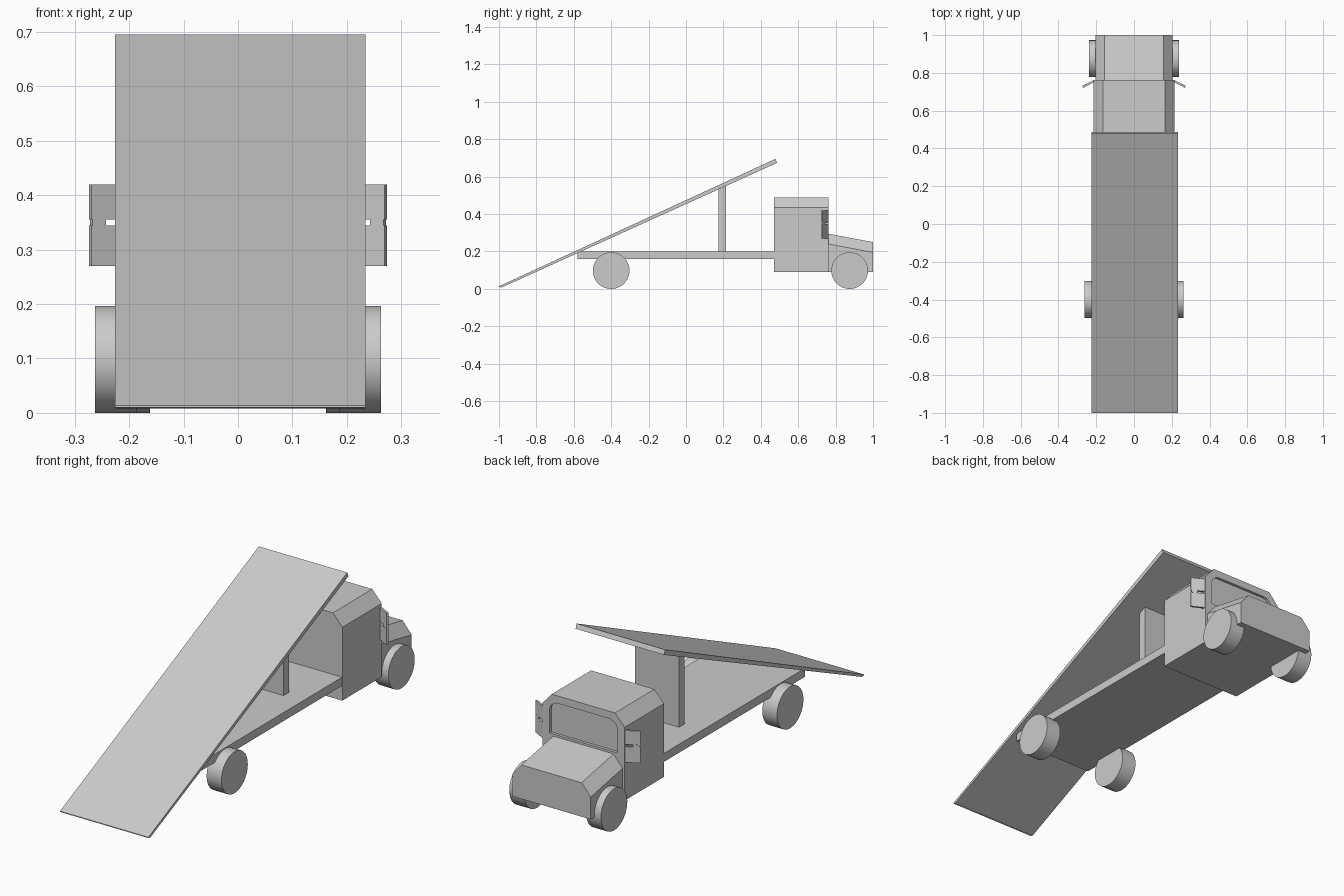
import bpy, math

if "Cube" in bpy.data.objects:
    bpy.data.objects.remove(bpy.data.objects["Cube"])


def loft(name, rings):
    """Solid joining two matching rings of points."""
    n = len(rings[0])
    faces = [tuple(range(n))[::-1], tuple(range(n, 2 * n))]
    faces += [(i, (i + 1) % n, n + (i + 1) % n, n + i) for i in range(n)]
    mesh = bpy.data.meshes.new(name)
    mesh.from_pydata(rings[0] + rings[1], [], faces)
    obj = bpy.data.objects.new(name, mesh)
    bpy.context.collection.objects.link(obj)
    bpy.context.view_layer.objects.active = obj
    obj.select_set(True)
    bpy.ops.object.mode_set(mode='EDIT')
    bpy.ops.mesh.select_all(action='SELECT')
    bpy.ops.mesh.normals_make_consistent(inside=False)
    bpy.ops.object.mode_set(mode='OBJECT')
    obj.select_set(False)
    return obj


def side_profile(name, x0, x1, yz):
    return loft(name, [[(x, y, z) for y, z in yz] for x in (x0, x1)])


def body_ring(y, half, top_half, bottom, shoulder, top):
    """Box cross-section with chamfered upper corners."""
    right = [(half, bottom), (half, shoulder), (top_half, top)]
    return [(x, y, z) for x, z in right] + [(-x, y, z) for x, z in right[::-1]]


def box(name, x0, x1, y0, y1, z0, z1):
    return side_profile(name, x0, x1, [(y0, z0), (y1, z0), (y1, z1), (y0, z1)])


# Tilted, tapering deck and its support
side_profile("ramp_deck", -0.226, 0.234,
             [(-1.0, 0.01), (-0.985, 0.008), (0.487, 0.674), (0.478, 0.695), (-1.0, 0.014)])
side_profile("deck_support", -0.115, 0.115,
             [(0.175, 0.2), (0.215, 0.2), (0.215, 0.558), (0.175, 0.54)])
box("chassis_bed", -0.213, 0.213, -0.58, 0.472, 0.16, 0.2)

# Cab with recessed windscreen
cab = loft("cab", [body_ring(y, 0.214, 0.165, 0.09, 0.435, 0.49) for y in (0.47, 0.763)])
win = [(0.176, 0.305), (0.176, 0.42), (0.17, 0.435), (0.152, 0.45), (0.138, 0.455)]
win += [(-x, z) for x, z in win[::-1]]
cutter = loft("windscreen_cutter", [[(x, y, z) for x, z in win] for y in (0.75, 0.8)])
cutter.hide_render = True
cutter.display_type = 'WIRE'
cut = cab.modifiers.new("windscreen", 'BOOLEAN')
cut.operation = 'DIFFERENCE'
cut.solver = 'EXACT'
cut.object = cutter

# Sloping hood
loft("hood", [body_ring(0.762, 0.204, 0.157, 0.09, 0.24, 0.295),
              body_ring(1.0, 0.204, 0.157, 0.09, 0.195, 0.25)])

# Wheels
for axle, y, x in (("rear", -0.4, 0.224), ("front", 0.875, 0.2)):
    for side, s in (("left", -1), ("right", 1)):
        bpy.ops.mesh.primitive_cylinder_add(vertices=40, radius=0.098, depth=0.077,
                                            location=(s * x, y, 0.098),
                                            rotation=(0, math.pi / 2, 0))
        bpy.context.object.name = f"{axle}_{side}_wheel"
        bpy.ops.object.shade_smooth_by_angle()
        bpy.context.object.select_set(False)

# Swept-back two-part mirrors
for side, s in (("left", -1), ("right", 1)):
    for part, half, z0, z1 in (("upper", 0.033, 0.355, 0.42), ("lower", 0.033, 0.27, 0.344),
                               ("link", 0.014, 0.343, 0.356)):
        m = box(f"{side}_mirror_{part}", -half, half, -0.005, 0.005, z0, z1)
        m.location = (s * (0.257 if part == "link" else 0.242),
                      0.734 if part == "link" else 0.741, 0)
        m.rotation_euler = (0, 0, -s * math.radians(28))
